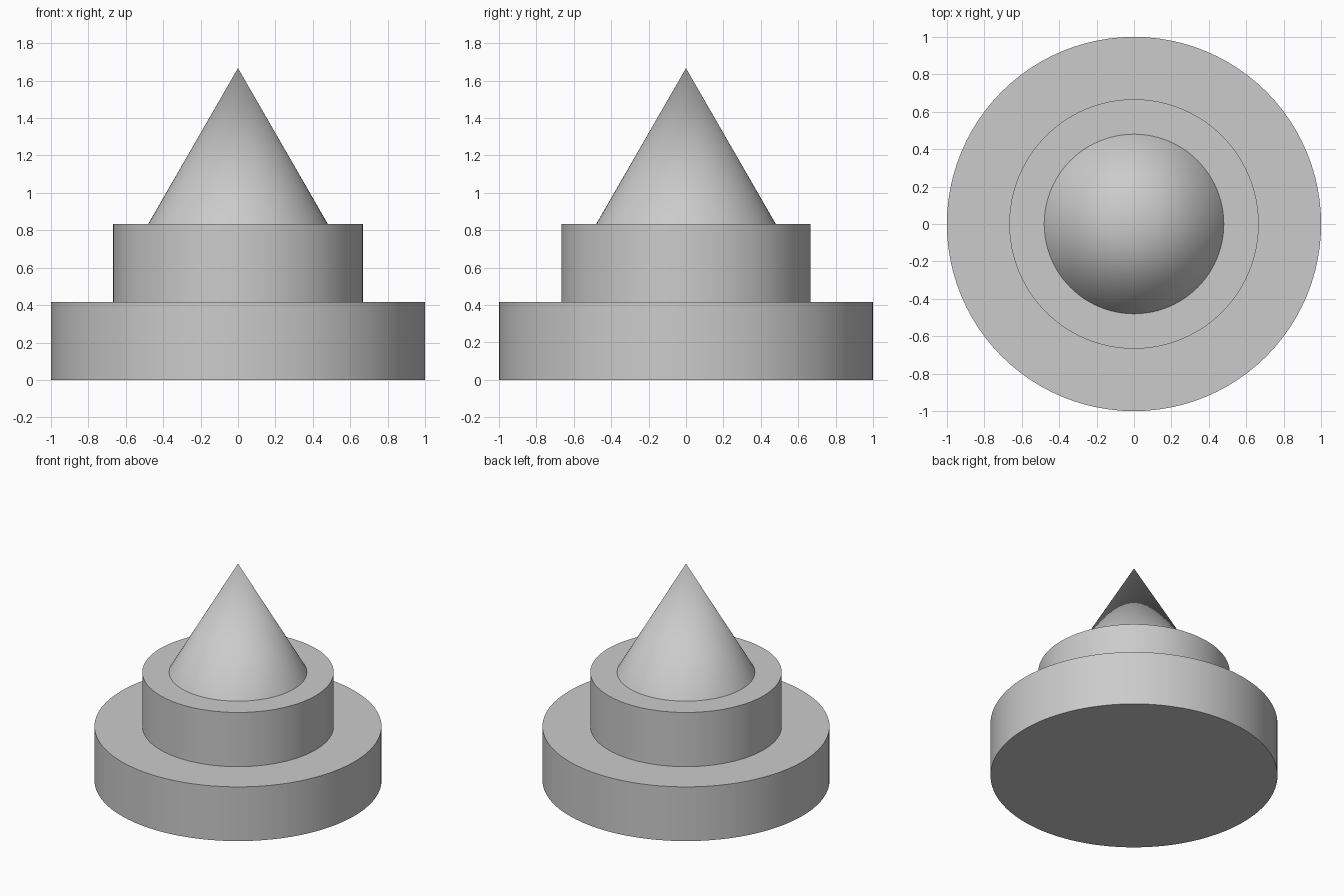
import bpy
import math

SEGMENTS = 96

cube = bpy.data.objects.get("Cube")
if cube:
    bpy.data.objects.remove(cube, do_unlink=True)

# Single plain grey
GREY = (0.6, 0.6, 0.6, 1.0)
grey = bpy.data.materials.new("light_grey")
grey.use_nodes = True
grey.diffuse_color = GREY
grey.node_tree.nodes["Principled BSDF"].inputs["Base Color"].default_value = GREY


def add_tier(name, bottom_radius, top_radius, bottom, top):
    """Round tier between two heights; a zero top radius gives a point."""
    bpy.ops.mesh.primitive_cone_add(
        vertices=SEGMENTS, radius1=bottom_radius, radius2=top_radius,
        depth=top - bottom, location=(0, 0, (bottom + top) / 2))
    tier = bpy.context.object
    tier.name = name
    tier.data.materials.append(grey)
    bpy.ops.object.shade_smooth_by_angle(angle=math.radians(30))
    return tier


# Two stacked discs with a cone on top
STEP = 5 / 12
add_tier("base_disc", 1.0, 1.0, 0, STEP)
add_tier("middle_disc", 2 / 3, 2 / 3, STEP, 2 * STEP)
add_tier("top_cone", 0.48, 0, 2 * STEP, 4 * STEP)
